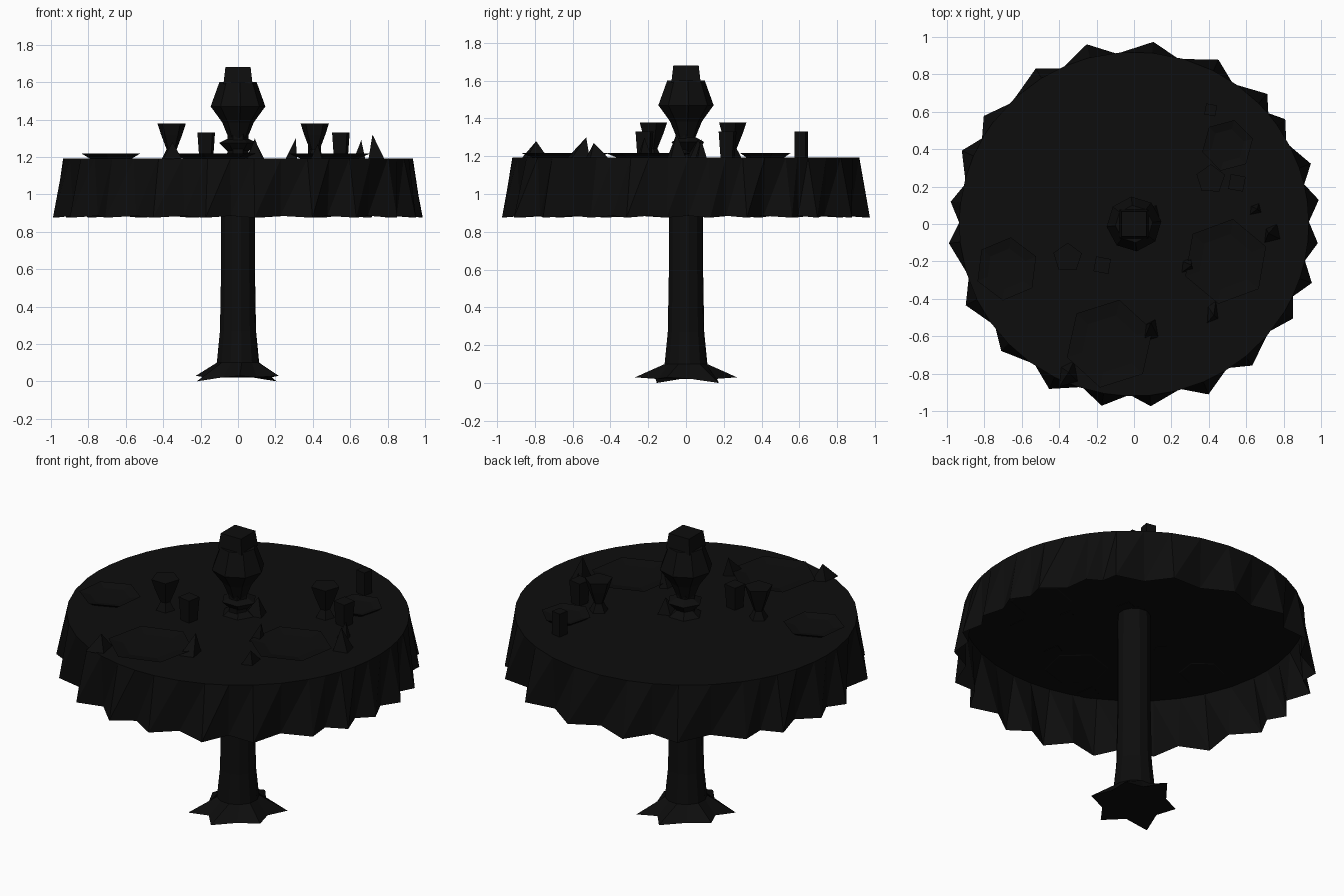
import bpy, bmesh, math
from math import sin, cos, radians, pi

if "Cube" in bpy.data.objects:
    bpy.data.objects.remove(bpy.data.objects["Cube"])

black = bpy.data.materials.new("black")
black.diffuse_color = (0.004, 0.004, 0.004, 1)
black.use_nodes = True
black.node_tree.nodes["Principled BSDF"].inputs["Base Color"].default_value = black.diffuse_color


def finish(name, bm, fix=True):
    if fix:
        bmesh.ops.recalc_face_normals(bm, faces=bm.faces[:])
    me = bpy.data.meshes.new(name)
    bm.to_mesh(me)
    bm.free()
    me.materials.append(black)
    ob = bpy.data.objects.new(name, me)
    bpy.context.collection.objects.link(ob)
    return ob


def bridge(bm, a, b):
    n = len(a)
    for i in range(n):
        bm.faces.new((a[i], a[(i + 1) % n], b[(i + 1) % n], b[i]))


def lathe(name, x, y, profile, sides, turn=0.0):
    """Faceted closed solid from (radius, z) pairs."""
    bm = bmesh.new()
    rings = []
    for r, z in profile:
        rings.append([bm.verts.new((x + r * cos(turn + 2 * pi * i / sides),
                                    y + r * sin(turn + 2 * pi * i / sides), z))
                      for i in range(sides)])
    for a, b in zip(rings, rings[1:]):
        bridge(bm, a, b)
    bm.faces.new(rings[0][::-1])
    bm.faces.new(rings[-1])
    return finish(name, bm)


def napkin(name, x, y, w, d, peak, lean_x, lean_y):
    """Small folded wedge with a leaning tip."""
    bm = bmesh.new()
    base = [bm.verts.new((x + sx * w, y + sy * d, 1.19))
            for sx, sy in ((-1, -1), (1, -0.6), (0.6, 1), (-0.8, 0.5))]
    tip = bm.verts.new((x + lean_x * w, y + lean_y * d, peak))
    bm.faces.new(base[::-1])
    for i in range(4):
        bm.faces.new((base[i], base[(i + 1) % 4], tip))
    return finish(name, bm)


# Tablecloth: flat top and pleated open skirt
tips = [-174, -154, -136, -117, -100, -84.8, -66.6, -50.4, -31, -18.5, -6,
        7.5, 19, 35, 44.6, 63, 84, 104.6, 122, 144, 156.7, 173]
bm = bmesh.new()
top, hem = [], []
for i, a in enumerate(tips):
    nxt = tips[(i + 1) % len(tips)] + (360 if i == len(tips) - 1 else 0)
    mid = (a + nxt) / 2
    valley = 0.935 if nxt - a < 14 else 0.915
    for ang, r, z in ((a, 0.995 + 0.008 * sin(i * 2.3), 0.875), (mid, valley, 0.885)):
        c, s = cos(radians(ang)), sin(radians(ang))
        top.append(bm.verts.new((0.935 * c, 0.92 * s, 1.193)))
        hem.append(bm.verts.new((r * c, 0.99 * r * s, z)))
bm.faces.new(top)
for i in range(len(top)):
    j = (i + 1) % len(top)
    bm.faces.new((top[i], hem[i], top[j]))
    bm.faces.new((hem[i], hem[j], top[j]))
finish("tablecloth", bm)

# Pedestal with a star-shaped foot
bm = bmesh.new()
rings = []
star = []
foot = [40, 92, 160, 215, 272, 335]
for i, a in enumerate(foot):
    b = (a + foot[(i + 1) % 6] + (360 if i == 5 else 0)) / 2
    r = 0.27 if i != 5 else 0.24
    for ang, rad, z in ((a, r if i != 2 else 0.24, 0.03 if i % 3 else 0.0), (b, 0.18, 0.022)):
        star.append(bm.verts.new((rad * cos(radians(ang)), rad * sin(radians(ang)), z)))
rings.append(star)
for r, z in ((0.115, 0.10), (0.098, 0.27), (0.092, 0.6), (0.092, 0.88), (0.09, 1.19)):
    rings.append([bm.verts.new((r * cos(pi * i / 6 + 0.7), r * sin(pi * i / 6 + 0.7), z))
                  for i in range(12)])
for a, b in zip(rings, rings[1:]):
    bridge(bm, a, b)
bm.faces.new(star[::-1])
finish("pedestal", bm)

# Centre vase: foot dish, bulb and square rim
lathe("vase_foot", 0, 0.01, [(0.1, 1.19), (0.05, 1.225), (0.1, 1.275), (0.05, 1.30)], 6)
lathe("vase_stem", 0, 0, [(0.055, 1.19), (0.055, 1.42)], 6)
lathe("vase_bulb", 0, 0, [(0.05, 1.30), (0.085, 1.385), (0.147, 1.47), (0.10, 1.60)], 8, 0.1)
lathe("vase_rim", 0, 0, [(0.11, 1.59), (0.095, 1.68)], 4, pi / 4)
napkin("vase_leaf", 0.09, 0.05, 0.05, 0.05, 1.29, 0.0, 0.3)

# Flared goblets
for n, (x, y) in enumerate(((-0.355, -0.18), (0.41, 0.24))):
    lathe(f"goblet_{n}", x, y, [(0.055, 1.19), (0.028, 1.24), (0.06, 1.32), (0.08, 1.38)], 5, 0.3)

# Straight glasses
for n, (x, y) in enumerate(((-0.17, -0.22), (0.55, 0.22))):
    lathe(f"glass_{n}", x, y, [(0.045, 1.19), (0.057, 1.33)], 4, 0.6)
lathe("glass_back", 0.41, 0.61, [(0.042, 1.19), (0.042, 1.33)], 4, 0.6)

# Shallow plates
for n, (x, y, r) in enumerate(((-0.68, -0.24, 0.17), (0.49, -0.2, 0.23), (-0.13, -0.64, 0.24),
                               (0.5, 0.42, 0.14))):
    lathe(f"plate_{n}", x, y, [(r * 0.7, 1.19), (r, 1.218), (r * 0.65, 1.205)], 6, 0.4 + n)

# Folded napkins
for n, args in enumerate(((0.285, -0.22, 0.03, 0.04, 1.30, 0.8, 0), (0.74, -0.05, 0.042, 0.05, 1.32, -0.5, 0),
                          (0.42, -0.47, 0.03, 0.06, 1.27, 0.2, -0.3), (0.09, -0.57, 0.04, 0.06, 1.30, 0, 0.7),
                          (-0.35, -0.8, 0.05, 0.07, 1.28, 0, 0.1), (0.65, 0.08, 0.03, 0.03, 1.29, 0.3, 0))):
    napkin(f"napkin_{n}", *args)
